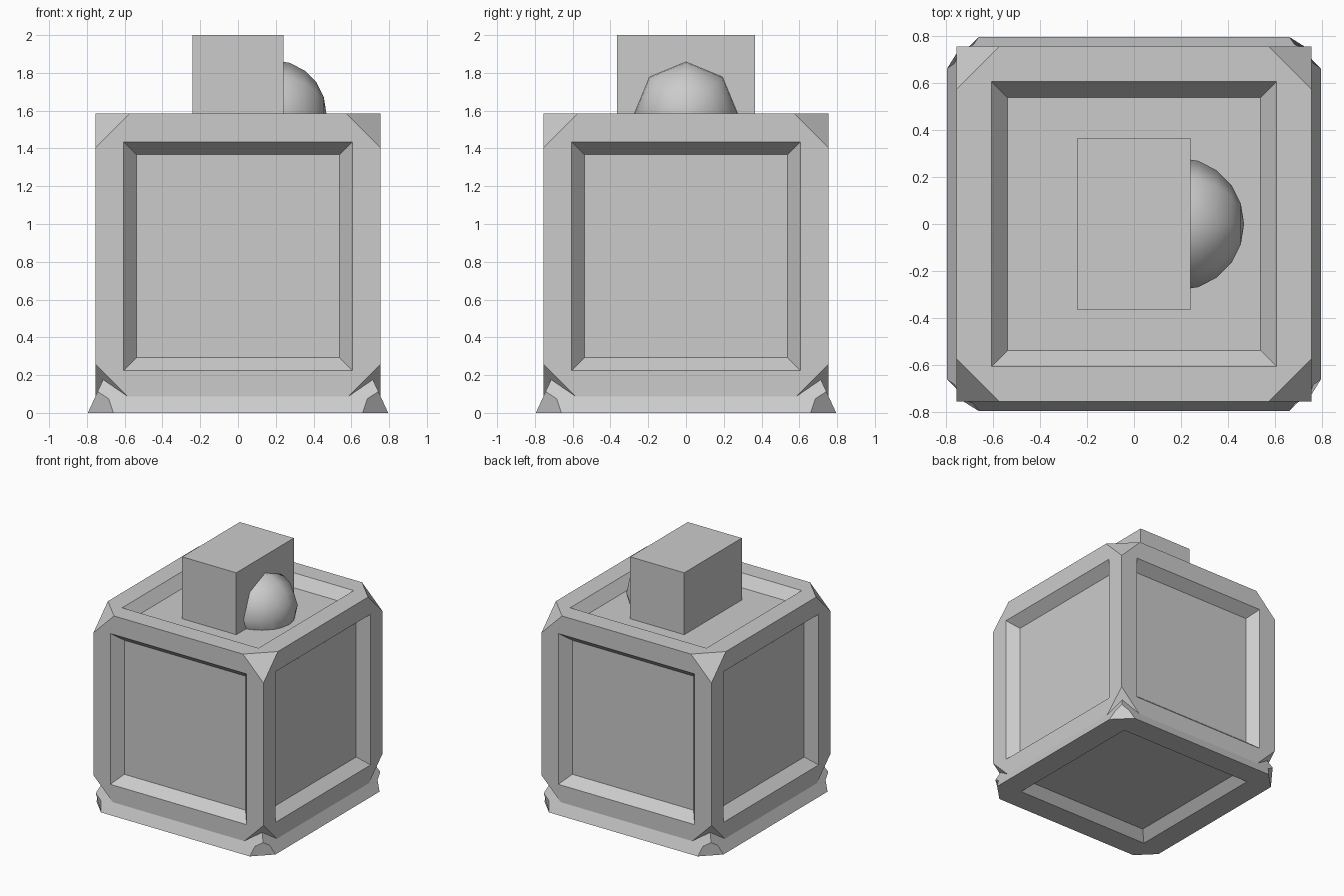
import bpy, bmesh, math
from mathutils import Vector, Matrix

if "Cube" in bpy.data.objects:
    bpy.data.objects.remove(bpy.data.objects["Cube"])


def finish(bm, name):
    bmesh.ops.recalc_face_normals(bm, faces=bm.faces)
    mesh = bpy.data.meshes.new(name)
    bm.to_mesh(mesh)
    bm.free()
    ob = bpy.data.objects.new(name, mesh)
    bpy.context.collection.objects.link(ob)
    return ob


# Crate body: cube with a recessed panel per face and cut corners
H, MID, CUT = 0.755, 0.83, 0.183
bm = bmesh.new()
bmesh.ops.create_cube(bm, size=2 * H)
panels = [f for f in bm.faces if f.normal.z > -0.5]
for thickness, depth in ((0.15, 0), (0.067, -0.082)):
    bmesh.ops.inset_individual(bm, faces=panels, thickness=thickness,
                               depth=depth, use_even_offset=True)
for sx in (-1, 1):
    for sy in (-1, 1):
        for sz in (-1, 1):
            res = bmesh.ops.bisect_plane(
                bm, geom=bm.verts[:] + bm.edges[:] + bm.faces[:], dist=1e-5,
                plane_co=Vector((sx * (H - CUT), sy * H, sz * H)),
                plane_no=Vector((sx, sy, sz)), clear_outer=True)
            rim = [e for e in res["geom_cut"] if isinstance(e, bmesh.types.BMEdge)]
            bmesh.ops.holes_fill(bm, edges=rim, sides=0)
bmesh.ops.translate(bm, verts=bm.verts, vec=(0, 0, MID))
finish(bm, "crate_body")

# Flared base skirt: tapered sides, notched corners, recessed underside
flare = lambda z: 0.795 - 0.46 * z
bm = bmesh.new()


def corners(*points):
    """Repeat the points of the -y side on all four sides."""
    turns = [Matrix.Rotation(k * math.pi / 2, 3, 'Z') for k in range(4)]
    return [[bm.verts.new(r @ Vector(p)) for p in points] for r in turns]


def pair(x, z):
    return corners((-x, -flare(z), z), (x, -flare(z), z))


def single(c, z):
    return [v[0] for v in corners((-c, -c, z))]


low, mid = pair(0.66, 0.0), pair(0.684, 0.074)
tip, top = single(flare(0.113), 0.113), single(flare(0.22), 0.22)
outer, inner = single(0.605, 0.0), single(0.538, 0.068)
for k in range(4):
    n = (k + 1) % 4
    (a, b), (c, d) = low[k], mid[k]
    bm.faces.new((a, b, d, tip[n], top[n], top[k], tip[k], c))   # side
    bm.faces.new((b, low[n][0], mid[n][0], tip[n], d))           # corner notch
    bm.faces.new((b, a, outer[k], outer[n]))                     # underside rim
    bm.faces.new((b, outer[n], low[n][0]))
    bm.faces.new((outer[k], inner[k], inner[n], outer[n]))       # recess slope
bm.faces.new(inner)
bm.faces.new(top)
finish(bm, "base_skirt")

# Block on top, standing on the recessed panel
bm = bmesh.new()
z0, z1 = 1.49, 2.0
bmesh.ops.create_cube(bm, size=1, matrix=Matrix.LocRotScale(
    Vector((0, 0, (z0 + z1) / 2)), None, Vector((0.48, 0.73, z1 - z0))))
finish(bm, "top_block")

# Round knob set into the block's side, cut off at the panel floor
bm = bmesh.new()
bmesh.ops.create_uvsphere(
    bm, u_segments=8, v_segments=10, radius=0.282,
    matrix=Matrix.Translation((0.186, 0, 1.585)) @ Matrix.Rotation(math.pi / 2, 4, 'Y'))
bmesh.ops.bisect_plane(bm, geom=bm.verts[:] + bm.edges[:] + bm.faces[:],
                       plane_co=(0, 0, 1.49), plane_no=(0, 0, -1), clear_outer=True)
for f in bm.faces:
    f.smooth = True
finish(bm, "side_knob")
